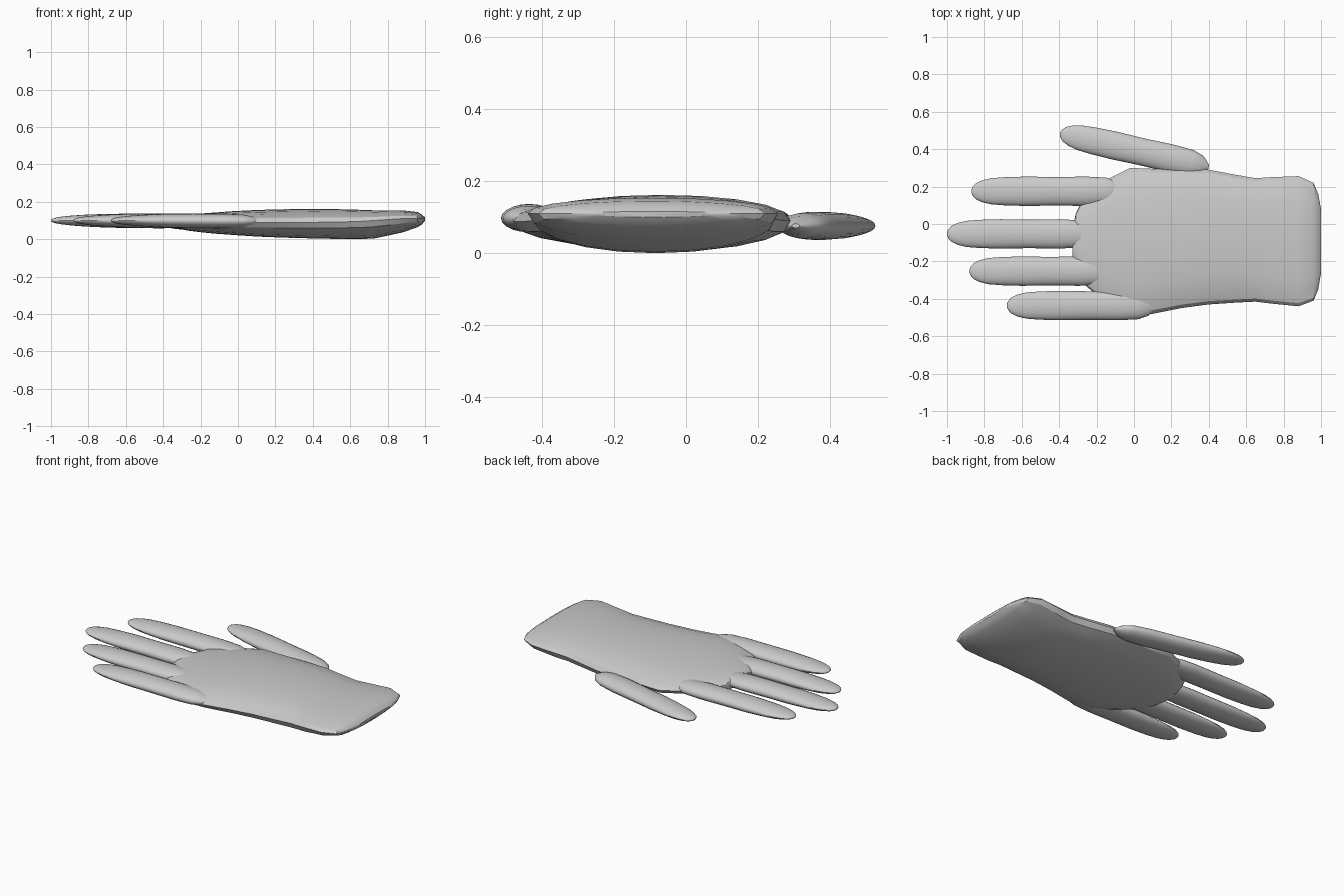
import bpy, bmesh, math
from mathutils import Vector

if "Cube" in bpy.data.objects:
    bpy.data.objects.remove(bpy.data.objects["Cube"])


def loft(name, rings, angle):
    """Skin a list of closed rings and cap both ends."""
    bm = bmesh.new()
    loops = [[bm.verts.new(p) for p in ring] for ring in rings]
    for a, b in zip(loops, loops[1:]):
        n = len(a)
        for i in range(n):
            j = (i + 1) % n
            bm.faces.new((a[i], a[j], b[j], b[i]))
    bm.faces.new(loops[0])
    bm.faces.new(loops[-1])
    bmesh.ops.recalc_face_normals(bm, faces=bm.faces)
    mesh = bpy.data.meshes.new(name)
    bm.to_mesh(mesh)
    bm.free()
    obj = bpy.data.objects.new(name, mesh)
    bpy.context.collection.objects.link(obj)
    bpy.ops.object.select_all(action='DESELECT')
    obj.select_set(True)
    bpy.context.view_layer.objects.active = obj
    bpy.ops.object.shade_smooth_by_angle(angle=math.radians(angle))
    return obj


def palm_ring(x, y0, y1, zb, ze, zt, n=20):
    """Lens section: side edge at height ze, top zt, bottom zb."""
    pts = []
    for i in range(n):
        a = 2 * math.pi * i / n
        s = math.sin(a)
        h = math.copysign(abs(s) ** 0.9, s)
        z = ze + h * ((zt - ze) if s > 0 else (ze - zb))
        pts.append((x, (y0 + y1) / 2 + (y1 - y0) / 2 * math.cos(a), z))
    return pts


def finger(name, tip, base, width, thick, n=20):
    """Tapered rounded finger from tip to base, elliptical in section."""
    tip, base = Vector(tip), Vector(base)
    length = (base - tip).length
    axis = (base - tip) / length
    side = Vector((-axis.y, axis.x, 0)).normalized()
    up = axis.cross(side)
    # fraction along the finger, width factor, thickness factor
    profile = [(0, .08, .08), (.008, .3, .22), (.03, .54, .38), (.07, .74, .52),
               (.13, .89, .66), (.22, .96, .8), (.36, 1, .93), (.55, .97, 1),
               (.75, 1, 1), (.88, .93, .9), (.95, .68, .65), (1, .15, .15)]
    rings = []
    for t, w, h in profile:
        c = tip + axis * length * t
        rings.append([c + side * (math.cos(2 * math.pi * i / n) * width / 2 * w)
                      + up * (math.sin(2 * math.pi * i / n) * thick / 2 * h)
                      for i in range(n)])
    return loft(name, rings, 40)


# Palm and cuff: x, y min, y max, bottom, edge height, top
stations = [
    (-.33, -.17, -.03, .065, .09, .115), (-.31, -.24, .06, .054, .09, .125),
    (-.27, -.32, .14, .046, .09, .131), (-.20, -.38, .20, .037, .09, .137),
    (-.13, -.43, .245, .03, .09, .142), (-.02, -.49, .30, .022, .088, .15),
    (.10, -.48, .295, .014, .088, .156), (.25, -.45, .295, .008, .088, .16),
    (.40, -.43, .29, .004, .09, .162), (.55, -.42, .262, .001, .092, .16),
    (.65, -.415, .245, 0, .095, .157), (.73, -.425, .25, .004, .1, .154),
    (.88, -.44, .256, .036, .11, .154), (.96, -.41, .22, .064, .11, .145),
    (.985, -.35, .16, .08, .11, .13), (1.0, -.26, .08, .1, .11, .116)]
loft("palm", [palm_ring(*s) for s in stations], 25)

# Four fingers: tip x, base x, centre y
for name, tip_x, base_x, y in [("index_finger", -.87, -.05, .175),
                               ("middle_finger", -1.0, -.2, -.053),
                               ("ring_finger", -.88, -.1, -.252),
                               ("little_finger", -.68, .12, -.436)]:
    finger(name, (tip_x, y, .1), (base_x, y, .096), .157, .078)

# Thumb
finger("thumb", (-.395, .485, .076), (.40, .305, .076), .15, .078)
